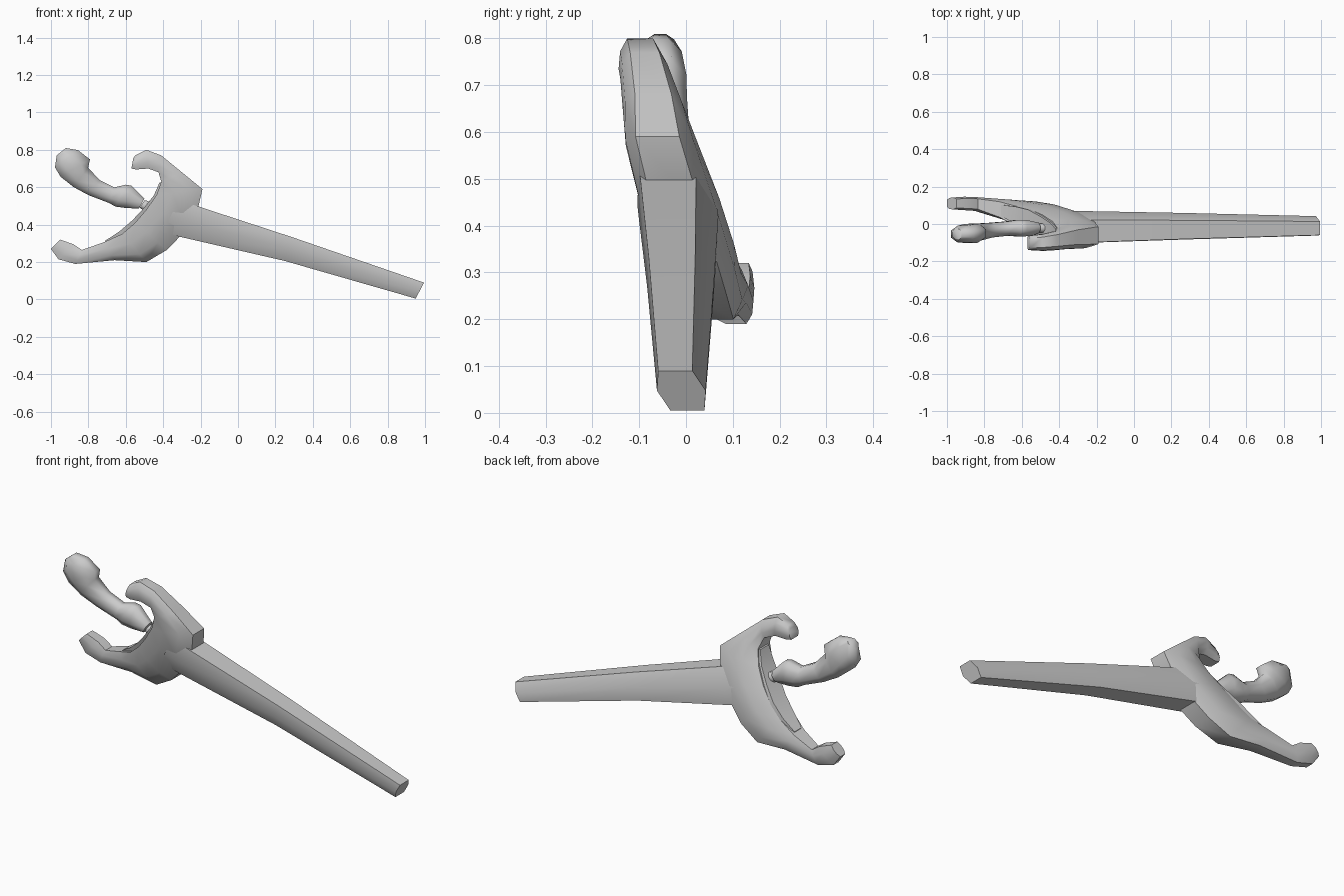
import bpy, math


def loft(name, stations, section, angle=50):
    """Each station: outer (x, z), inner (x, z), y centre, y half-width, y lean."""
    n = len(section)
    verts, faces = [], []
    for ox, oz, ix, iz, yc, h, lean in stations:
        for u, v in section:
            t = (1 + u) / 2
            verts.append((ix + (ox - ix) * t, yc + lean * u + h * v, iz + (oz - iz) * t))
    for s in range(len(stations) - 1):
        for k in range(n):
            a, b = s * n + k, s * n + (k + 1) % n
            faces.append((a, b, b + n, a + n))
    faces.append(tuple(reversed(range(n))))
    faces.append(tuple(range(len(verts) - n, len(verts))))
    mesh = bpy.data.meshes.new(name)
    mesh.from_pydata(verts, [], faces)
    obj = bpy.data.objects.new(name, mesh)
    bpy.context.collection.objects.link(obj)
    bpy.ops.object.select_all(action='DESELECT')
    obj.select_set(True)
    bpy.context.view_layer.objects.active = obj
    bpy.ops.object.mode_set(mode='EDIT')
    bpy.ops.mesh.select_all(action='SELECT')
    bpy.ops.mesh.normals_make_consistent(inside=False)
    bpy.ops.object.mode_set(mode='OBJECT')
    bpy.ops.object.shade_smooth_by_angle(angle=math.radians(angle))
    return obj


octagon = [(math.cos(a) * 1.06, math.sin(a) * 1.06)
           for a in (math.pi / 4 * (k + 0.5) for k in range(8))]
flat_hexagon = [(1, -0.7), (1, 0.7), (0, 1), (-1, 0.7), (-1, -0.7), (0, -1)]
guard_section = [(1, -0.6), (1, 0.6), (0.45, 0.93), (-0.3, 1), (-1, 0.75),
                 (-1, -0.75), (-0.3, -1), (0.45, -0.93)]
box = [(1, -1), (1, 1), (-1, 1), (-1, -1)]

# Tapering sheath, rolled slightly about its length
loft("scabbard", [
    (-0.32, 0.53, -0.40, 0.36, -0.018, 0.086, -0.022),
    (-0.22, 0.50, -0.31, 0.335, -0.016, 0.085, -0.022),
    (0.29, 0.333, 0.25, 0.206, -0.012, 0.071, -0.018),
    (0.995, 0.09, 0.95, 0.005, -0.010, 0.052, -0.013),
], flat_hexagon, 40)

# Boat-shaped crosspiece sweeping from upper horn to lower horn
loft("crosspiece", [
    (-0.56, 0.755, -0.57, 0.70, -0.10, 0.038, 0),
    (-0.55, 0.77, -0.545, 0.695, -0.10, 0.041, 0),
    (-0.49, 0.80, -0.48, 0.70, -0.098, 0.046, 0),
    (-0.41, 0.77, -0.425, 0.68, -0.088, 0.052, 0),
    (-0.30, 0.68, -0.41, 0.63, -0.07, 0.065, 0),
    (-0.19, 0.59, -0.435, 0.56, -0.053, 0.078, -0.008),
    (-0.23, 0.42, -0.49, 0.48, -0.015, 0.086, 0),
    (-0.38, 0.265, -0.55, 0.41, 0.023, 0.083, 0.01),
    (-0.49, 0.20, -0.62, 0.35, 0.047, 0.074, 0.01),
    (-0.66, 0.21, -0.72, 0.305, 0.078, 0.055, 0),
    (-0.87, 0.19, -0.835, 0.265, 0.107, 0.037, 0),
    (-0.96, 0.215, -0.88, 0.295, 0.110, 0.036, 0),
    (-1.0, 0.27, -0.95, 0.32, 0.110, 0.032, 0),
], guard_section)

# Thin raised lip along the concave mouth
loft("mouth_lip", [
    (-0.38, 0.63, -0.42, 0.625, -0.06, 0.036, 0),
    (-0.42, 0.55, -0.45, 0.556, -0.043, 0.050, 0),
    (-0.47, 0.475, -0.505, 0.487, -0.012, 0.055, 0),
    (-0.54, 0.40, -0.566, 0.422, 0.023, 0.053, 0),
    (-0.61, 0.34, -0.635, 0.363, 0.047, 0.046, 0),
    (-0.70, 0.29, -0.71, 0.314, 0.072, 0.030, 0),
], box, 30)

# Curved grip with a swollen pommel
loft("grip", [
    (-0.92, 0.81, -0.97, 0.77, -0.055, 0.030, 0),
    (-0.855, 0.80, -0.98, 0.705, -0.054, 0.046, 0),
    (-0.79, 0.75, -0.95, 0.655, -0.050, 0.052, 0),
    (-0.80, 0.705, -0.88, 0.60, -0.044, 0.047, 0),
    (-0.74, 0.64, -0.80, 0.557, -0.033, 0.040, 0),
    (-0.66, 0.60, -0.69, 0.515, -0.024, 0.039, 0),
    (-0.60, 0.615, -0.655, 0.495, -0.022, 0.045, 0),
    (-0.57, 0.61, -0.60, 0.488, -0.022, 0.045, 0),
    (-0.50, 0.54, -0.53, 0.485, -0.022, 0.030, 0),
], octagon, 60)

# Small collar joining grip and crosspiece
loft("collar", [
    (-0.50, 0.53, -0.525, 0.492, -0.022, 0.020, 0),
    (-0.49, 0.53, -0.515, 0.482, -0.022, 0.026, 0),
    (-0.43, 0.50, -0.455, 0.455, -0.022, 0.022, 0),
], octagon)
